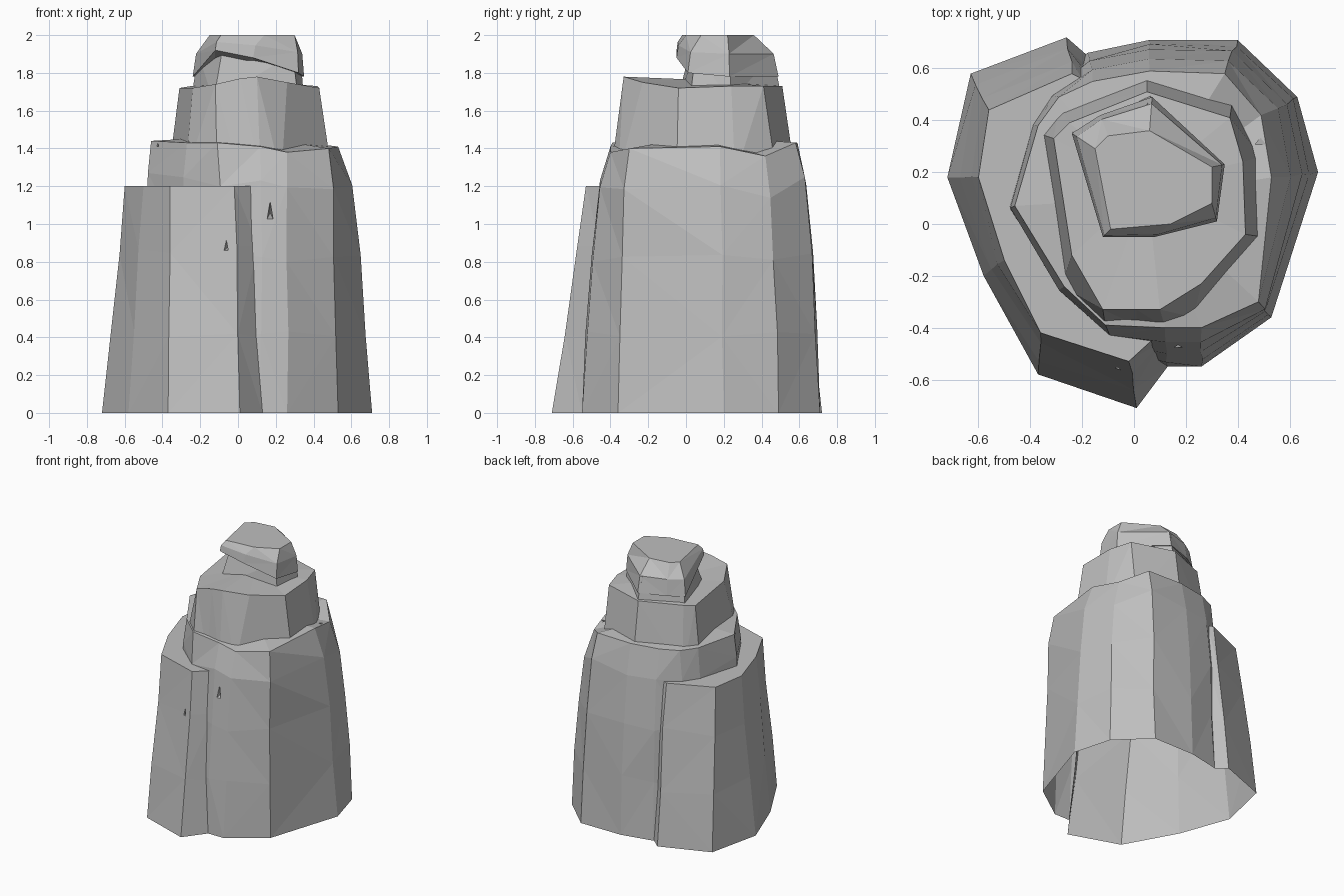
import bpy
import bmesh
import random
from mathutils import Vector

random.seed(4)

default_cube = bpy.data.objects.get("Cube")
if default_cube:
    bpy.data.objects.remove(default_cube, do_unlink=True)

# Stone material
stone = bpy.data.materials.new("grey stone")
stone.use_nodes = True
stone_colour = (0.52, 0.52, 0.52, 1)
stone.diffuse_color = stone_colour
shader = stone.node_tree.nodes["Principled BSDF"]
shader.inputs["Base Color"].default_value = stone_colour
shader.inputs["Roughness"].default_value = 0.9


def make_object(name, bm):
    """Turn a bmesh into a linked, flat shaded object."""
    bmesh.ops.recalc_face_normals(bm, faces=bm.faces)
    mesh = bpy.data.meshes.new(name)
    bm.to_mesh(mesh)
    bm.free()
    mesh.materials.append(stone)
    obj = bpy.data.objects.new(name, mesh)
    bpy.context.scene.collection.objects.link(obj)
    return obj


def rock_tier(name, columns, levels, crown, rough=0.0):
    """Loft a closed rock tier.

    columns: pairs of (foot, rim) corner points in hundredths, running around
    levels:  pairs of (height fraction, inward fraction) between foot and rim
    crown:   centre point of the faceted top
    """
    bm = bmesh.new()
    rings = []
    for height, inward in levels:
        ring = []
        for foot, rim in columns:
            low, high = Vector(foot) / 100, Vector(rim) / 100
            point = low.lerp(high, inward)
            point.z = low.z + (high.z - low.z) * height
            if 0 < height < 1:
                point.x += random.uniform(-rough, rough)
                point.y += random.uniform(-rough, rough)
                point.z += random.uniform(-rough, rough) * 4
            ring.append(bm.verts.new(point))
        rings.append(ring)

    count = len(columns)
    for lower, upper in zip(rings, rings[1:]):
        for i in range(count):
            j = (i + 1) % count
            bm.faces.new((lower[i], lower[j], upper[j], upper[i]))
    bm.faces.new(list(reversed(rings[0])))

    # Faceted top, fanned around the crown
    centre = bm.verts.new(Vector(crown) / 100)
    for i in range(count):
        bm.faces.new((rings[-1][i], rings[-1][(i + 1) % count], centre))
    bmesh.ops.triangulate(bm, faces=bm.faces[:])
    return make_object(name, bm)


def chip_cutter(name, tip, spread, depth):
    """Slim pointed wedge that bites a notch into a wall."""
    bm = bmesh.new()
    bmesh.ops.create_cone(bm, cap_ends=True, segments=3, radius1=1, radius2=0,
                          depth=2)
    obj = make_object(name, bm)
    axis = Vector(depth)
    obj.rotation_mode = "QUATERNION"
    obj.rotation_quaternion = axis.to_track_quat("Z", "Y")
    obj.location = Vector(tip) - axis / 2
    obj.scale = (spread[0], spread[1], axis.length / 2)
    obj.hide_render = True
    return obj


def combine(base, other, operation):
    """Merge or carve one solid with another and drop the helper."""
    modifier = base.modifiers.new(operation.lower(), "BOOLEAN")
    modifier.operation = operation
    modifier.solver = "EXACT"
    modifier.object = other
    bpy.context.view_layer.update()
    graph = bpy.context.evaluated_depsgraph_get()
    result = bpy.data.meshes.new_from_object(base.evaluated_get(graph))
    base.modifiers.clear()
    base.data = result
    bpy.data.objects.remove(other, do_unlink=True)


straight = [(0, 0), (1, 1)]
weathered = [(0, 0), (0.3, 0.16), (0.6, 0.34), (0.86, 0.58), (1, 1)]
layered = [(0, 0), (0.35, 0.35), (0.72, 0.72), (1, 1)]

# Main body: the tall bulging core
rock = rock_tier("rock_spire", [
    ((-8, -50, 0), (-11, -39, 143)),
    ((13, -55, 0), (12, -40, 141)),
    ((26, -55, 0), (26, -40, 138)),
    ((53, -36, 0), (48, -30, 140)),
    ((71, 20, 0), (53, 18, 141)),
    ((63, 49, 0), (49, 42, 136)),
    ((40, 71, 0), (35, 58, 143)),
    ((6, 71, 0), (6, 59, 143)),
    ((-18, 66, 0), (-16, 55, 143)),
    ((-33, 52, 0), (-29, 49, 143)),
    ((-42, 40, 0), (-37, 38, 143)),
    ((-50, 6, 0), (-46, 7, 144)),
    ((-30, -28, 0), (-27, -24, 143)),
], weathered, (5, 10, 147), rough=0.008)

# Side buttress: the lower flat-topped slab wrapping the side
buttress = rock_tier("side_buttress", [
    ((1, -71, 0), (-2, -53, 120)),
    ((13, -55, 0), (10, -42, 120)),
    ((5, -25, 0), (5, -25, 120)),
    ((-10, 30, 0), (-10, 30, 120)),
    ((-18, 65, 0), (-20, 56, 120)),
    ((-26, 72, 0), (-24, 58, 120)),
    ((-63, 58, 0), (-56, 44, 120)),
    ((-72, 18, 0), (-60, 18, 120)),
    ((-58, -20, 0), (-50, -14, 120)),
    ((-37, -58, 0), (-36, -42, 120)),
], layered, (-25, 5, 120), rough=0.007)

# Shoulder tier: stepped block above the core
shoulder = rock_tier("shoulder_tier", [
    ((-11, -40, 125), (-12, -33, 174)),
    ((1, -39, 125), (1, -33, 177)),
    ((12, -40, 125), (10, -33, 178)),
    ((23, -36, 125), (26, -23, 175)),
    ((50, -5, 125), (43, -4, 172)),
    ((49, 26, 125), (42, 24, 173)),
    ((38, 48, 125), (37, 41, 173)),
    ((5, 58, 125), (5, 51, 173)),
    ((-29, 45, 125), (-25, 39, 173)),
    ((-37, 35, 125), (-31, 33, 172)),
    ((-28, -24, 125), (-24, -12, 172)),
], straight, (5, 15, 176))

# Neck: recessed block under the cap
neck = rock_tier("neck_block", [
    ((-13, -5, 165), (-8, 3, 194)),
    ((32, 2, 165), (29, 5, 190)),
    ((35, 24, 165), (33, 23, 190)),
    ((7, 51, 165), (5, 46, 190)),
    ((-25, 36, 165), (-21, 34, 190)),
], straight, (5, 20, 192))

# Cap: overhanging summit with a slanting lower edge
cap = rock_tier("summit_cap", [
    ((-12, -5, 192), (-9, -2, 200)),
    ((8, -5, 188), (14, 0, 200)),
    ((32, 1, 180), (30, 8, 200)),
    ((35, 23, 178), (30, 22, 200)),
    ((7, 49, 178), (6, 36, 200)),
    ((-13, 42, 178), (-10, 34, 200)),
    ((-24, 35, 178), (-15, 29, 200)),
], [(0, 0), (0.55, 0.2), (1, 1)], (8, 18, 200))

for part in (buttress, shoulder, neck, cap):
    combine(rock, part, "UNION")

# Weathered notches on the walls
notches = [
    ((0.17, -0.38, 1.06), (0.03, 0.11), (0, 0.16, 0)),
    ((-0.05, -0.50, 0.88), (0.04, 0.12), (0.04, 0.18, 0)),
    ((-0.50, -0.30, 0.38), (0.03, 0.07), (0.1, 0.1, 0)),
    ((-0.41, 0.03, 1.40), (0.07, 0.07), (0.1, 0.14, -0.1)),
    ((0.45, 0.30, 1.36), (0.06, 0.07), (-0.14, -0.06, -0.1)),
]
for tip, spread, depth in notches:
    combine(rock, chip_cutter("notch_cutter", tip, spread, depth),
            "DIFFERENCE")

# Open underside, flat facets
bm = bmesh.new()
bm.from_mesh(rock.data)
underside = [f for f in bm.faces if all(v.co.z < 0.001 for v in f.verts)]
bmesh.ops.delete(bm, geom=underside, context="FACES")
for face in bm.faces:
    face.smooth = False
    face.material_index = 0
bm.to_mesh(rock.data)
bm.free()
